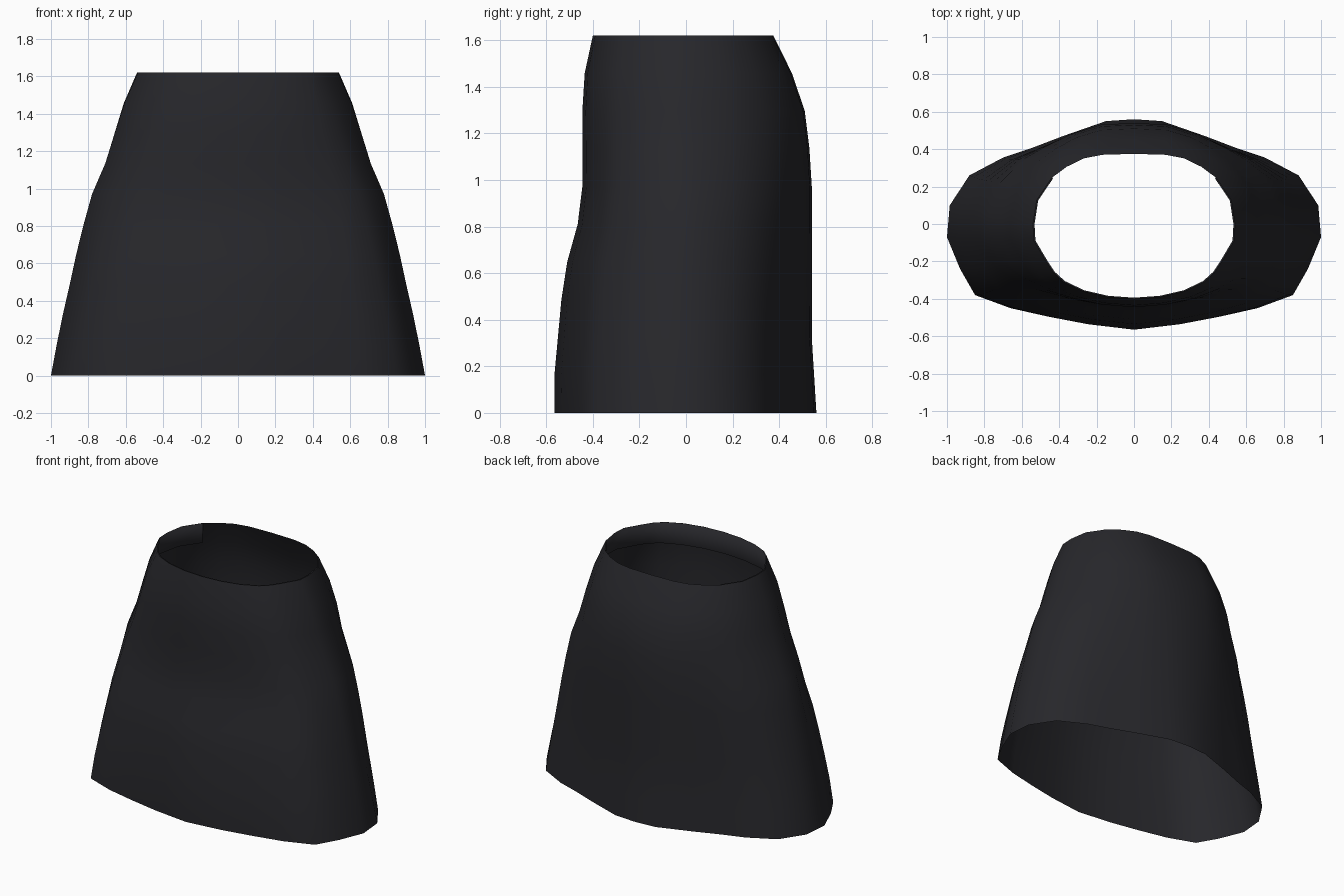
import bpy, bmesh

if "Cube" in bpy.data.objects:
    bpy.data.objects.remove(bpy.data.objects["Cube"])

# Half outlines of hem and waist, running from centre back round to centre front
HEM = [(0, .56), (.15, .55), (.38, .47), (.55, .405), (.70, .355), (.88, .26), (.985, .1),
       (1, -.07), (.93, -.24), (.85, -.38), (.66, -.45), (.46, -.495), (.25, -.535), (0, -.565)]
WAIST = [(0, .38), (.17, .375), (.27, .355), (.36, .31), (.44, .25), (.52, .13), (.54, 0),
         (.535, -.09), (.47, -.2), (.43, -.26), (.375, -.31), (.27, -.36), (.14, -.39), (0, -.4)]

# Side profile by level: half width, front depth, back depth
HEIGHT = 1.62
LEVELS = [(1, .565, .56), (.97, .565, .55), (.937, .55, .54), (.9, .535, .54),
          (.865, .51, .54), (.825, .465, .54), (.78, .445, .54), (.71, .445, .53),
          (.66, .445, .51), (.61, .435, .455), (.54, .40, .375)]

mat = bpy.data.materials.new("dark_cloth")
mat.diffuse_color = (.02, .02, .024, 1)
mat.use_nodes = True
mat.node_tree.nodes["Principled BSDF"].inputs["Base Color"].default_value = mat.diffuse_color


def half_ring(level):
    """Blend hem and waist outlines, fitted to the profile at this level."""
    t = level / (len(LEVELS) - 1)
    half, front, back = LEVELS[level]
    pts = [(a[0] * (1 - t) + b[0] * t, a[1] * (1 - t) + b[1] * t) for a, b in zip(HEM, WAIST)]
    mx = max(p[0] for p in pts)
    y_back, y_front = pts[0][1], -pts[-1][1]
    return [(x / mx * half, y * (back / y_back if y > 0 else front / y_front), t * HEIGHT)
            for x, y in pts]


def loft(name, rings, closed):
    bm = bmesh.new()
    rows = [[bm.verts.new(p) for p in r] for r in rings]
    n = len(rows[0])
    for lo, hi in zip(rows, rows[1:]):
        for i in range(n if closed else n - 1):
            j = (i + 1) % n
            bm.faces.new((lo[i], lo[j], hi[j], hi[i]))
    bmesh.ops.recalc_face_normals(bm, faces=bm.faces)
    mesh = bpy.data.meshes.new(name)
    bm.to_mesh(mesh)
    bm.free()
    mesh.materials.append(mat)
    for p in mesh.polygons:
        p.use_smooth = True
    obj = bpy.data.objects.new(name, mesh)
    bpy.context.collection.objects.link(obj)
    return obj


def mirror(pts):
    return [(-x, y, z) for x, y, z in pts]


# Skirt shell, open at hem and waist
rings = []
for k in range(len(LEVELS)):
    h = half_ring(k)
    rings.append(mirror(h) + h[-2:0:-1])
loft("skirt", rings, True)

# Inner facing folded down behind the front of the waist
facing = []
for k, s in ((10, 1), (10, .985), (9, .975)):
    h = [(x * s, y * s, z) for x, y, z in half_ring(k)[4:]]
    facing.append(mirror(h) + h[-2::-1])
loft("waist_facing", facing, False)
